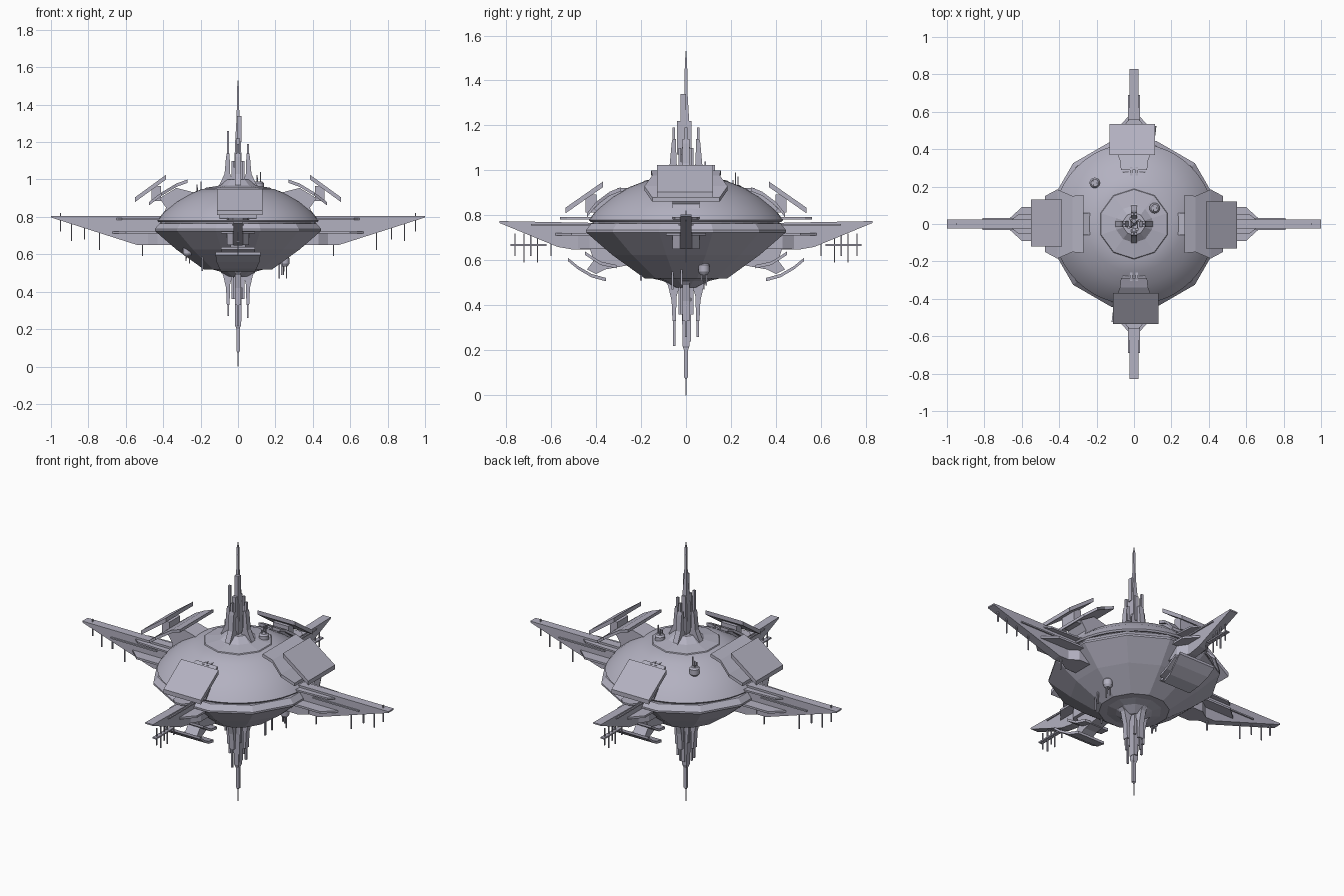
import bpy, bmesh
from math import pi, cos, sin
from mathutils import Matrix

if "Cube" in bpy.data.objects:
    bpy.data.objects.remove(bpy.data.objects["Cube"])

grey = bpy.data.materials.new("lavender_grey")
grey.use_nodes = True
COLOUR = (0.45, 0.44, 0.53, 1)
grey.diffuse_color = COLOUR
grey.node_tree.nodes["Principled BSDF"].inputs["Base Color"].default_value = COLOUR


def loft(name, rings, turn=0.0, smooth=False):
    """Skin a stack of equal-length rings, cap both ends, turn about z."""
    bm = bmesh.new()
    vs = [[bm.verts.new(p) for p in ring] for ring in rings]
    n = len(rings[0])
    for a, b in zip(vs, vs[1:]):
        for i in range(n):
            j = (i + 1) % n
            bm.faces.new((a[i], a[j], b[j], b[i]))
    bm.faces.new(vs[0][::-1])
    bm.faces.new(vs[-1])
    bmesh.ops.recalc_face_normals(bm, faces=bm.faces)
    bm.transform(Matrix.Rotation(turn, 4, 'Z'))
    me = bpy.data.meshes.new(name)
    bm.to_mesh(me)
    bm.free()
    me.materials.append(grey)
    ob = bpy.data.objects.new(name, me)
    bpy.context.collection.objects.link(ob)
    if smooth:
        bpy.ops.object.select_all(action='DESELECT')
        ob.select_set(True)
        bpy.context.view_layer.objects.active = ob
        bpy.ops.object.shade_smooth_by_angle(angle=0.5)
    return ob


def lathe(name, profile, sides, phase=0.0, at=(0, 0), smooth=False):
    ang = [phase + 2 * pi * i / sides for i in range(sides)]
    return loft(name, [[(at[0] + r * cos(a), at[1] + r * sin(a), z) for a in ang]
                       for r, z in profile], smooth=smooth)


def upright(name, profile, half, turn=0.0, t=0.0):
    """Radius-height outline extruded sideways."""
    return loft(name, [[(r, t + s, z) for r, z in profile] for s in (-half, half)], turn)


def flat(name, outline, z, thick, turn):
    """Outline of (radius, half width), mirrored across the arm."""
    pts = list(outline) + [(r, -w) for r, w in reversed(outline)]
    return loft(name, [[(r, w, h) for r, w in pts] for h in (z - thick / 2, z + thick / 2)], turn)


def panel(name, rows, thick, turn, t=0.0):
    """Plate through rows of (radius, height, half width)."""
    return loft(name, [[(r, t - w, z), (r, t + w, z), (r, t + w, z - thick), (r, t - w, z - thick)]
                       for r, z, w in rows], turn)


def box(name, x, y, z0, z1, hx, hy, turn=0.0):
    return loft(name, [[(x - hx, y - hy, z), (x + hx, y - hy, z),
                        (x + hx, y + hy, z), (x - hx, y + hy, z)] for z in (z0, z1)], turn)


# Hull: faceted belly, recessed seam, smooth dome and ten-sided collar
lathe("belly", [(.19, .52), (.34, .625), (.46, .725), (.46, .735), (.435, .765)], 12, pi / 12)
lathe("seam", [(.415, .74), (.415, .78)], 48)
lathe("dome", [(.425, .772), (.432, .78), (.395, .828), (.33, .882), (.255, .925), (.19, .95)],
      48, smooth=True)
lathe("top_collar", [(.195, .94), (.185, .955), (.1, .968), (.06, 1.0)], 10, pi / 10)
lathe("bottom_collar", [(.17, .525), (.1, .508), (.05, .48)], 10, pi / 10)

# Central spires
lathe("upper_spire", [(.035, .95), (.028, 1.07), (.022, 1.2), (.02, 1.22), (.01, 1.34),
                      (.008, 1.45), (.003, 1.53)], 4, pi / 4)
box("upper_spire_block", 0, -.008, 1.07, 1.22, .012, .032)
box("upper_spire_mast", .006, -.012, 1.2, 1.34, .012, .012)
box("spire_tip_sleeve", 0, 0, 1.32, 1.5, .006, .005)
lathe("lower_spire", [(.04, .5), (.025, .4), (.022, .22), (.012, .2), (.01, .08), (.003, .07),
                      (.003, 0)], 4, pi / 4)
box("lower_spire_block", .006, .004, .24, .42, .012, .018)
box("lower_spire_sleeve", .005, 0, .08, .26, .007, .008)

up_tops = [1.19, 1.19, 1.26, 1.19]
low_tips = [.26, .26, .27, .22]
for k in range(4):
    a = k * pi / 2
    on_x = k % 2 == 0

    # Flared side spires above and below
    top, tip = up_tops[k], low_tips[k]
    upright("upper_side_spire", [(0, .94), (.15, .945), (.1, .97), (.072, 1.03), (.064, 1.12),
            (.06, 1.14), (.045, 1.14), (.042, 1.03), (.03, 1.0), (0, 1.0)], .016, a)
    box("upper_side_needle", .054, 0, 1.1, top, .006, .006, a)
    upright("lower_side_spire", [(0, .53), (.11, .525), (.08, .49), (.064, .42), (.06, .33),
            (.045, .33), (.042, .44), (.03, .48), (0, .48)], .016, a)
    box("lower_side_needle", .052, 0, tip, .36, .005, .005, a)
    box("spire_stub", .028, .018, .95, 1.1, .006, .006, a)
    box("lower_spire_stub", .028, -.018, .36, .52, .006, .006, a)

    # Long vertical fin with horizontal vanes
    if on_x:
        fin = [(.3, .79), (.4, .805), (1, .805), (1, .797), (.54, .65), (.3, .65)]
    else:
        fin = [(.3, .765), (.83, .775), (.83, .767), (.57, .66), (.5, .648), (.3, .65)]
    upright("fin", fin, .025, a)
    reach = .67 if on_x else .58
    flat("lower_vane", [(.3, .09), (reach - .07, .09), (reach, .026)], .717, .012, a)
    flat("upper_vane", [(.4, .06), (reach - .05, .05), (reach - .02, .026)], .788, .01, a)
    flat("fin_root", [(.33, .06), (.43, .06), (.48, .026)], .68, .06, a)
    for s in (-1, 1):
        box("fin_rail", .66 if on_x else .54, s * .028, .755, .763, .15, .005, a)
        box("vane_rail", .28, s * .015, .895, .922, .025, .006, a)

    # Hanging rods beneath the fin
    rods = [.95, .89, .82, .74, .51] if on_x else [.76, .72, .69, .66, .6]
    for i, r in enumerate(rods):
        base = max(.65, .797 - (1 - r) * .32) if on_x else .68
        box("fin_rod", r, 0, base - (.09 if i % 2 else .06), base + .04, .003, .003, a)
    if not on_x:
        box("rod_rail", .7, 0, .664, .672, .08, .012, a)

    # Upper shield: bowed inner panel, outer plate and strut
    if on_x:
        inner = [(.27, 1.0, .155), (.33, .978, .15), (.41, .93, .185), (.475, .88, .15)]
        outer = [(.385, 1.025, .125), (.55, .905, .125)]
        strut = [(.2, .92), (.27, .94), (.33, .955), (.42, .9), (.385, .85), (.4, .8), (.3, .8)]
        t = -.005
    else:
        inner = [(.29, .925, .07), (.34, .905, .075), (.4, .86, .1), (.44, .81, .1)]
        outer = [(.37, .95, .122), (.535, .835, .122)]
        strut = [(.2, .9), (.28, .91), (.35, .885), (.41, .83), (.38, .8), (.3, .8)]
        t = .01
    panel("inner_shield", inner, .018, a)
    panel("outer_shield", outer, .025, a, t)
    upright("shield_strut", strut, .06, a)
    mid_r = sum(p[0] for p in outer) / 2
    mid_z = sum(p[1] for p in outer) / 2
    box("shield_link", mid_r - .03, 0, mid_z - .08, mid_z, .025, .05, a)

    # Lower shields on the front and back only
    if not on_x:
        panel("lower_shield", [(.355, .522, .09), (.42, .54, .1), (.48, .575, .115),
                               (.525, .612, .12)], .015, a)
        panel("lower_inner_shield", [(.31, .58, .08), (.38, .595, .09), (.45, .64, .09)],
              .015, a)
        upright("lower_strut", [(.25, .58), (.36, .56), (.4, .54), (.44, .56), (.41, .6),
                                (.43, .66), (.3, .66)], .04, a)


# Sensor pods on dome and belly with clustered antennas
def pod(name, x, y, z, tip, r):
    lathe(name, [(r * .6, z - .03), (r, z - .015), (r, z + .015), (r * .7, z + .025)],
          16, at=(x, y), smooth=True)
    for dx, dy, f in ((.4, 0, 1), (-.3, .4, .8), (-.2, -.4, .6)):
        ends = sorted((z, z + (tip - z) * f))
        box(name + "_antenna", x + dx * r, y + dy * r, ends[0], ends[1], .003, .003)


pod("dome_pod_front", .11, .085, .965, 1.04, .028)
pod("dome_pod_back", -.21, .22, .91, .99, .028)
pod("belly_pod_left", .25, .08, .565, .47, .025)
pod("belly_pod_right", -.27, -.16, .62, .55, .025)

# Loose antennas under the belly
for x, y, z in ((.22, -.06, .47), (.235, -.02, .49), (-.19, -.2, .51), (.06, -.2, .51)):
    box("belly_antenna", x, y, z, .6, .004, .004)
